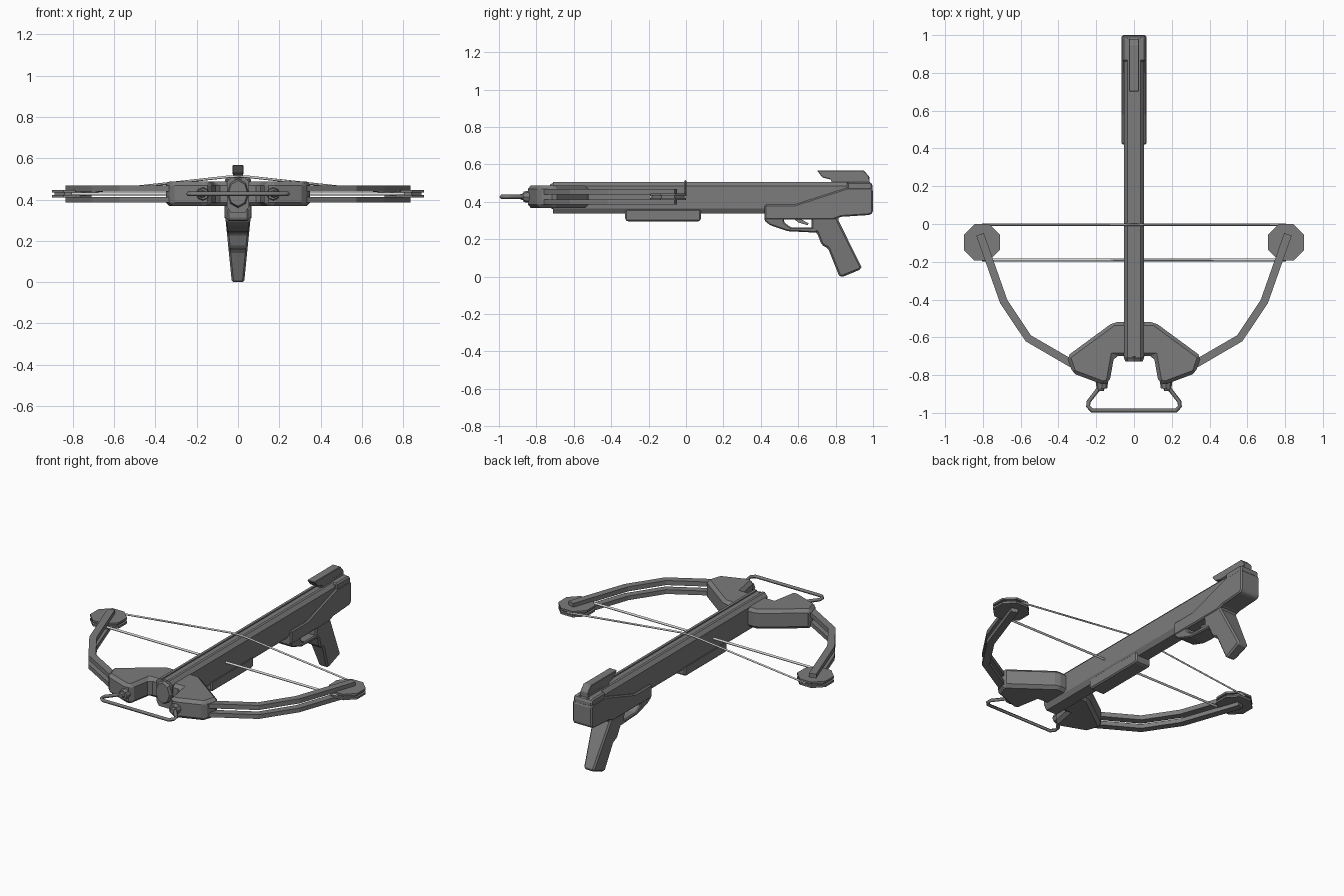
import bpy, bmesh, math
from mathutils import Vector

if "Cube" in bpy.data.objects:
    bpy.data.objects.remove(bpy.data.objects["Cube"])


def material(name, v):
    m = bpy.data.materials.new(name)
    m.diffuse_color = (v, v, v, 1)
    m.use_nodes = True
    m.node_tree.nodes["Principled BSDF"].inputs["Base Color"].default_value = m.diffuse_color
    return m


dark = material("dark grey", 0.2)
pale = material("string grey", 0.65)


def finish(name, bm, bevel=0.0, mirror=False, mat=dark):
    bmesh.ops.recalc_face_normals(bm, faces=bm.faces)
    me = bpy.data.meshes.new(name)
    bm.to_mesh(me)
    bm.free()
    me.materials.append(mat)
    ob = bpy.data.objects.new(name, me)
    bpy.context.collection.objects.link(ob)
    if bevel:
        m = ob.modifiers.new("Bevel", "BEVEL")
        m.width, m.segments, m.limit_method = bevel, 1, "ANGLE"
        m.angle_limit = math.radians(35)
    if mirror:
        ob.modifiers.new("Mirror", "MIRROR")
    return ob


def prism(name, pts, axis, lo, hi, bevel=0.0, mirror=False, width=None):
    """Extrude a 2D outline. axis x: pts are (y, z); y: (x, z); z: (x, y)."""
    bm = bmesh.new()
    def place(p, t):
        return {"x": (t, p[0], p[1]), "y": (p[0], t, p[1]), "z": (p[0], p[1], t)}[axis]
    a = [bm.verts.new(place(p, lo)) for p in pts]
    b = [bm.verts.new(place(p, hi)) for p in pts]
    bm.faces.new(a)
    bm.faces.new(b[::-1])
    n = len(pts)
    for i in range(n):
        bm.faces.new((a[i], a[(i + 1) % n], b[(i + 1) % n], b[i]))
    if width:
        for v in bm.verts:
            v.co.x *= width(v.co.z)
    return finish(name, bm, bevel, mirror)


def cylinder(name, loc, r, depth, sides, axis="z", r2=None, mirror=True):
    bm = bmesh.new()
    bmesh.ops.create_cone(bm, cap_ends=True, segments=sides, radius1=r,
                          radius2=r if r2 is None else r2, depth=depth)
    for v in bm.verts:
        x, y, z = v.co
        if axis == "z":
            c, s = math.cos(math.pi / sides), math.sin(math.pi / sides)
            v.co = (x * c - y * s, x * s + y * c, z)
        else:
            v.co = (x, -z, y)
        v.co += Vector(loc)
    return finish(name, bm, 0, mirror)


def tube(name, pts, r, res=1, mat=dark):
    cu = bpy.data.curves.new(name, "CURVE")
    cu.dimensions = "3D"
    cu.bevel_depth, cu.bevel_resolution, cu.use_fill_caps = r, res, True
    sp = cu.splines.new("POLY")
    sp.points.add(len(pts) - 1)
    for p, co in zip(sp.points, pts):
        p.co = (*co, 1)
    cu.materials.append(mat)
    ob = bpy.data.objects.new(name, cu)
    bpy.context.collection.objects.link(ob)
    bpy.context.view_layer.objects.active = ob
    ob.select_set(True)
    bpy.ops.object.convert(target="MESH")
    ob.select_set(False)


def ribbon(path, w):
    """Outline of a strip of width w along a 2D path."""
    left, right = [], []
    for i, p in enumerate(path):
        p = Vector(p)
        d = (Vector(path[min(i + 1, len(path) - 1)]) - Vector(path[max(i - 1, 0)])).normalized()
        nrm = Vector((-d.y, d.x)) * w / 2
        left.append(p + nrm)
        right.append(p - nrm)
    return left + right[::-1]


# main rail with shallow bolt groove
half = [(0.018, 0.499), (0.018, 0.506), (0.034, 0.506), (0.053, 0.485),
        (0.053, 0.365), (0.036, 0.337)]
section = half + [(-x, z) for x, z in reversed(half)]
prism("rail", section, "y", -0.71, 0.985)

# tapered nose of the rail
nose = cylinder("rail_nose", (0, -0.715, 0.43), 0.055, 0.025, 8, "y", 0.046, mirror=False)
for v in nose.data.vertices:
    v.co.z = 0.43 + (v.co.z - 0.43) * 1.35

# wide stock panel with rear butt
prism("stock", [(0.42, 0.385), (0.58, 0.385), (0.86, 0.475), (0.99, 0.475), (1.0, 0.465),
                (1.0, 0.345), (0.985, 0.33), (0.83, 0.32), (0.79, 0.305), (0.42, 0.305)],
      "x", -0.065, 0.065, 0.008)
prism("butt_cap", [(0.86, 0.46), (0.86, 0.506), (0.985, 0.506), (0.997, 0.495), (0.997, 0.46)],
      "x", -0.062, 0.062, 0.01)


def taper(z):
    return 0.03 + 0.033 * min(1, max(0, z / 0.33))


# pistol grip, trigger guard and trigger
prism("grip", [(0.67, 0.33), (0.67, 0.25), (0.70, 0.235), (0.725, 0.17), (0.76, 0.15),
               (0.82, 0.0), (0.84, 0.0), (0.937, 0.04), (0.937, 0.055), (0.81, 0.31), (0.83, 0.33)],
      "x", -1, 1, 0.01, width=taper)
prism("trigger_guard", [(0.42, 0.32), (0.42, 0.298), (0.45, 0.275), (0.545, 0.243), (0.70, 0.235),
                        (0.70, 0.262), (0.56, 0.264), (0.525, 0.29), (0.525, 0.32)],
      "x", -1, 1, 0.006, width=taper)
prism("trigger", [(0.575, 0.31), (0.61, 0.31), (0.655, 0.285), (0.65, 0.275), (0.60, 0.29)],
      "x", -0.015, 0.015)

# fore grip block under the rail
prism("fore_grip", [(-0.325, 0.36), (-0.325, 0.305), (-0.315, 0.295), (0.07, 0.295),
                    (0.08, 0.305), (0.08, 0.36)], "x", -0.05, 0.05, 0.008)

# rear sight
prism("sight", [(0.70, 0.568), (0.95, 0.568), (0.98, 0.535), (0.98, 0.52), (0.77, 0.52),
                (0.73, 0.53)], "x", -0.026, 0.026, 0.003)
prism("sight_base", [(0.77, 0.53), (0.98, 0.53), (0.98, 0.50), (0.78, 0.50)], "x", -0.024, 0.024)

# riser blocks holding the limbs
prism("riser", [(0.03, -0.52), (0.11, -0.52), (0.355, -0.70), (0.325, -0.79), (0.165, -0.85),
                (0.13, -0.84), (0.105, -0.70), (0.03, -0.70)],
      "z", 0.368, 0.487, 0.025, True)

# paired limbs
path = [(0.25, -0.785), (0.56, -0.605), (0.69, -0.41), (0.815, -0.055)]
outline = ribbon(path, 0.042)
for name, lo, hi in (("upper_limb", 0.440, 0.468), ("lower_limb", 0.386, 0.412)):
    prism(name, outline, "z", lo, hi, 0, True)

# cams: two octagonal plates around a grooved core, on an axle
cx, cy, cz = 0.805, -0.097, 0.427
cylinder("cam_upper_plate", (cx, cy, cz + 0.012), 0.104, 0.012, 8)
cylinder("cam_lower_plate", (cx, cy, cz - 0.012), 0.104, 0.012, 8)
cylinder("cam_core", (cx, cy, cz), 0.09, 0.02, 8)
cylinder("cam_axle", (cx, cy, cz), 0.014, 0.082, 8)

# bowstring over the rail, cable through it
tube("bowstring", [(-cx, -0.004, cz), (-0.04, -0.004, 0.511), (0.04, -0.004, 0.511),
                   (cx, -0.004, cz)], 0.006, 0, pale)
tube("cable", [(-cx, -0.19, cz), (cx, -0.19, cz)], 0.008, 0, pale)

# stirrup with its nuts
cylinder("stirrup_nut", (0.17, -0.853, 0.427), 0.033, 0.034, 8, "y", 0.028)
cylinder("stirrup_collar", (0.174, -0.873, 0.427), 0.022, 0.022, 8, "y", 0.014)
side = [(0.178, -0.86), (0.24, -0.94), (0.243, -0.965), (0.222, -0.988)]
loop = side + [(-x, y) for x, y in reversed(side)]
tube("stirrup", [(x, y, 0.427) for x, y in loop], 0.011, 0)
